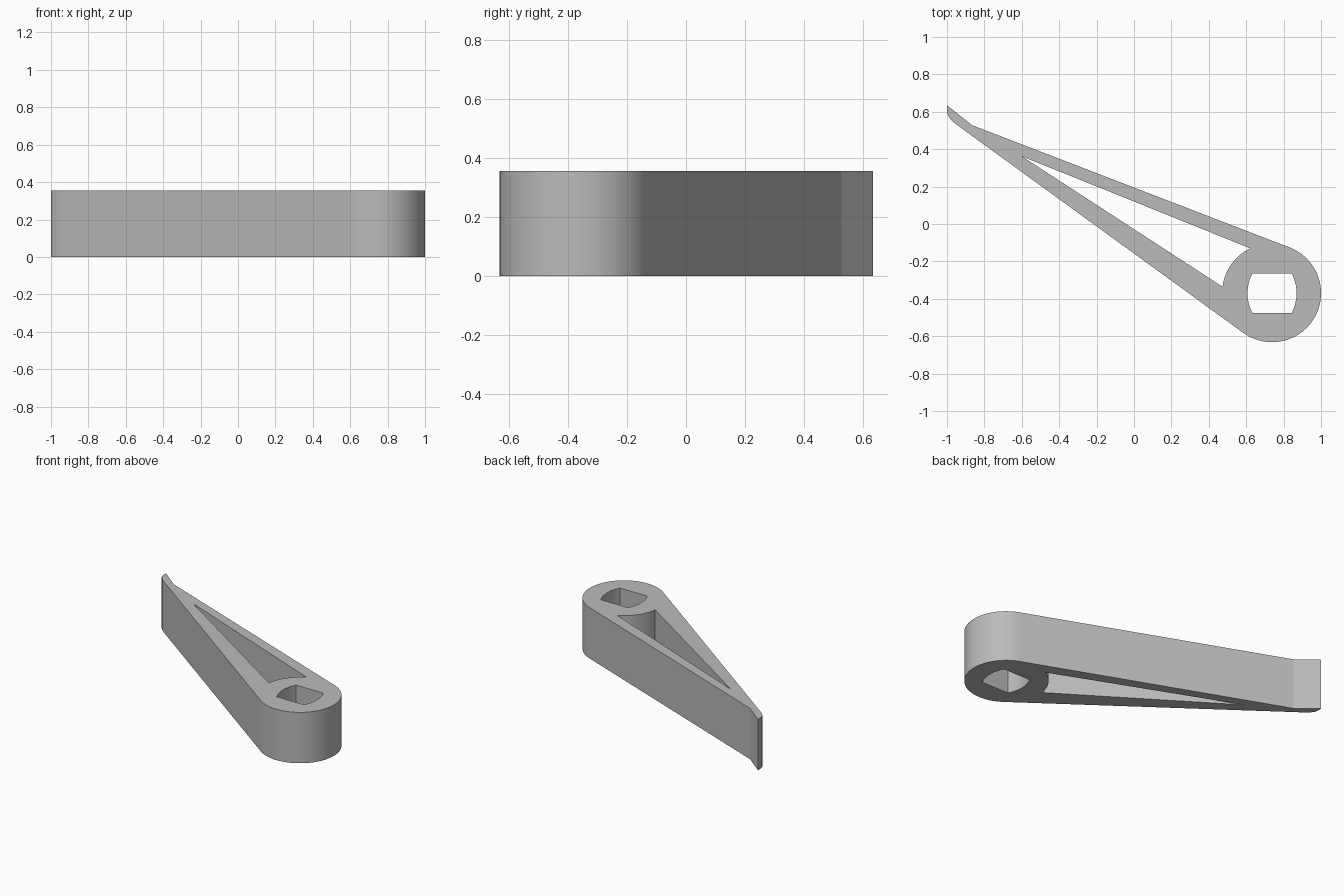
import bpy
import bmesh
from math import cos, sin, radians
from mathutils import Vector
from mathutils.geometry import interpolate_bezier

HEIGHT = 0.355
HUB = Vector((0.738, -0.37))
HUB_RADIUS = 0.262

cube = bpy.data.objects.get("Cube")
if cube:
    bpy.data.objects.remove(cube, do_unlink=True)


def arc(centre, radius, start, end, steps):
    """Points along a circular arc, angles in degrees."""
    angles = [radians(start + (end - start) * i / steps) for i in range(steps + 1)]
    return [Vector((centre.x + radius * cos(a), centre.y + radius * sin(a))) for a in angles]


# Outer outline: round hub, tapering arm and hooked tip
curl = interpolate_bezier(Vector((-1, 0.604)), Vector((-1, 0.578)),
                          Vector((-0.978, 0.553)), Vector((-0.947, 0.53)), 10)
outline = arc(HUB, HUB_RADIUS, 69, -126, 48)
outline += list(reversed(curl))
outline += [Vector((-1, 0.635)), Vector((-0.865, 0.528))]

# Long pocket between the two struts, closed by the hub
pocket = [Vector((-0.6, 0.362))] + arc(HUB, 0.267, 116, 172.5, 16)

# Shaft hole: two flats joined by shallow bowed sides
bow_radius, bow_offset, bow_angle = 0.229, 0.098, 27.6
shift = Vector((bow_offset, 0))
hole = arc(HUB - shift, bow_radius, -bow_angle, bow_angle, 12)
hole += arc(HUB + shift, bow_radius, 180 - bow_angle, 180 + bow_angle, 12)

# Fill the profile between the loops
bm = bmesh.new()
for loop in (outline, pocket, hole):
    verts = [bm.verts.new((p.x, p.y, HEIGHT / 2)) for p in loop]
    for a, b in zip(verts, verts[1:] + verts[:1]):
        bm.edges.new((a, b))
bmesh.ops.triangle_fill(bm, use_beauty=True, use_dissolve=False,
                        edges=bm.edges[:], normal=(0, 0, 1))
bmesh.ops.recalc_face_normals(bm, faces=bm.faces[:])
mesh = bpy.data.meshes.new("lever_arm")
bm.to_mesh(mesh)
bm.free()
lever = bpy.data.objects.new("lever_arm", mesh)
bpy.context.collection.objects.link(lever)

# Thicken to full height
solid = lever.modifiers.new("thickness", "SOLIDIFY")
solid.thickness = HEIGHT
solid.offset = 0
bpy.ops.object.select_all(action="DESELECT")
lever.select_set(True)
bpy.context.view_layer.objects.active = lever
bpy.ops.object.modifier_apply(modifier=solid.name)
bpy.ops.object.shade_smooth_by_angle(angle=radians(15))

# Plain grey finish
grey = bpy.data.materials.new("plain grey")
grey.use_nodes = True
colour = (0.5, 0.5, 0.5, 1)
grey.diffuse_color = colour
grey.node_tree.nodes["Principled BSDF"].inputs["Base Color"].default_value = colour
lever.data.materials.append(grey)
